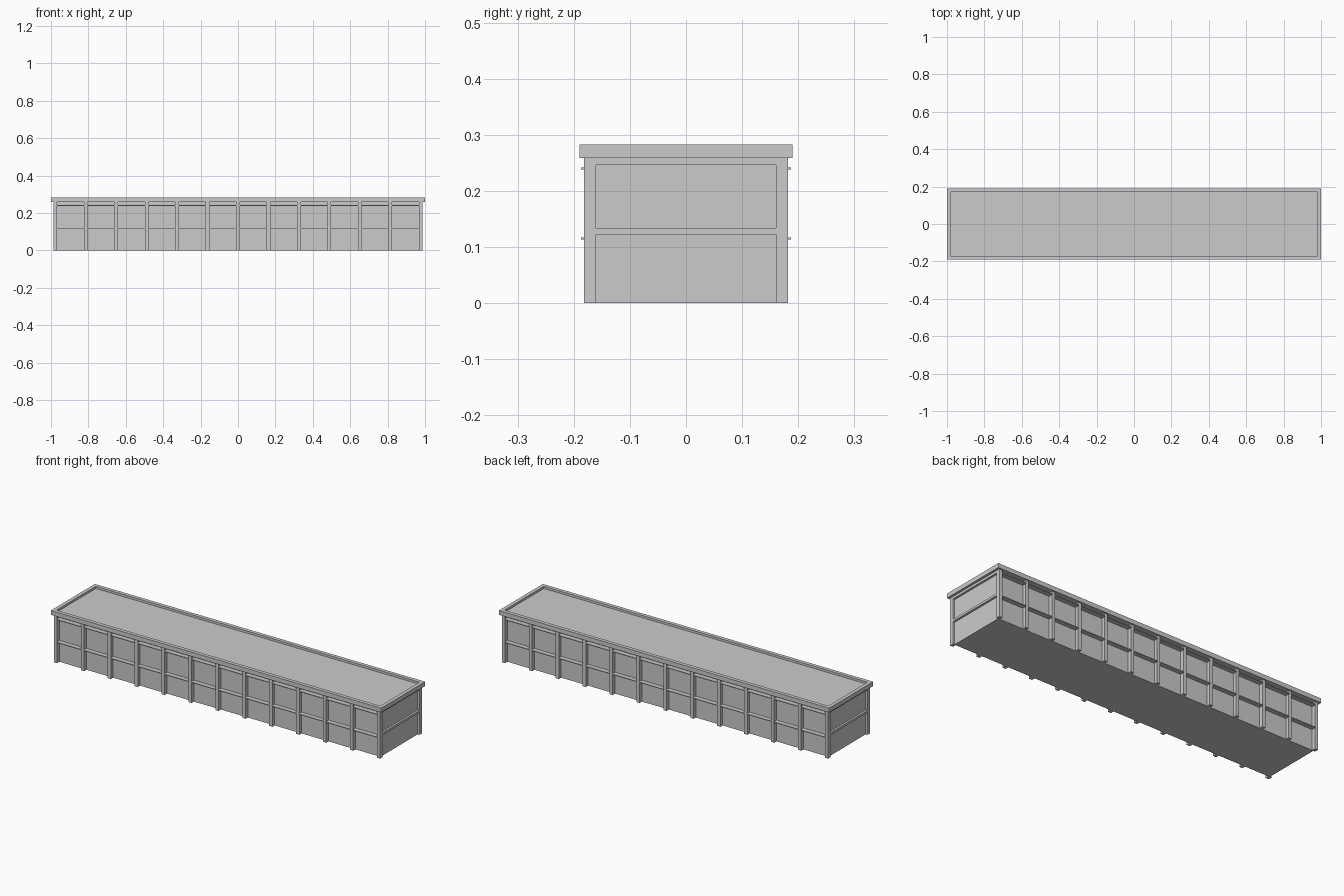
import bpy
import bmesh

if "Cube" in bpy.data.objects:
    bpy.data.objects.remove(bpy.data.objects["Cube"])


def boxes(name, ranges):
    """One object from several (x0, x1, y0, y1, z0, z1) boxes."""
    bm = bmesh.new()
    for x0, x1, y0, y1, z0, z1 in ranges:
        vs = bmesh.ops.create_cube(bm, size=1)["verts"]
        for v in vs:
            v.co.x = x1 if v.co.x > 0 else x0
            v.co.y = y1 if v.co.y > 0 else y0
            v.co.z = z1 if v.co.z > 0 else z0
    me = bpy.data.meshes.new(name)
    bm.to_mesh(me)
    bm.free()
    ob = bpy.data.objects.new(name, me)
    bpy.context.collection.objects.link(ob)
    return ob


def mirror(ob, x=False, y=False):
    m = ob.modifiers.new("mirror", "MIRROR")
    m.use_axis = (x, y, False)
    m.use_clip = False
    m.use_mirror_merge = False


BAYS = 12
STEP = 0.163
HALF = 0.0095
FIRST = -STEP * BAYS / 2
END = -FIRST + HALF
FACE = 0.182
WALL = 0.162
EAVE = 0.259

# Recessed wall core
boxes("wall_core", [(-END + 0.011, END - 0.011, -WALL, WALL, 0, EAVE)])

# Pillars along both long sides
centres = [FIRST + i * STEP for i in range(BAYS + 1)]
mirror(boxes("pillars", [(c - HALF, c + HALF, -FACE, -WALL + 0.002, 0, EAVE)
                         for c in centres]), y=True)

# Thin ledges between the pillars
mirror(boxes("window_ledges",
             [(c + HALF, c + STEP - HALF, -0.187, -WALL + 0.002, z - 0.002, z + 0.002)
              for c in centres[:-1] for z in (0.115, 0.24)]), y=True)

# Cross beams framing the end panels
mirror(boxes("end_beams", [(END - 0.013, END, -WALL, WALL, z0, z1)
                           for z0, z1 in ((0.122, 0.134), (0.246, EAVE))]), x=True)

# Flat roof with raised parapet
boxes("roof_deck", [(-0.99, 0.99, -0.18, 0.18, EAVE, 0.271)])
mirror(boxes("parapet_ends", [(0.98, 1.0, -0.19, 0.19, EAVE, 0.283)]), x=True)
mirror(boxes("parapet_sides", [(-0.98, 0.98, -0.19, -0.17, EAVE, 0.283)]), y=True)
